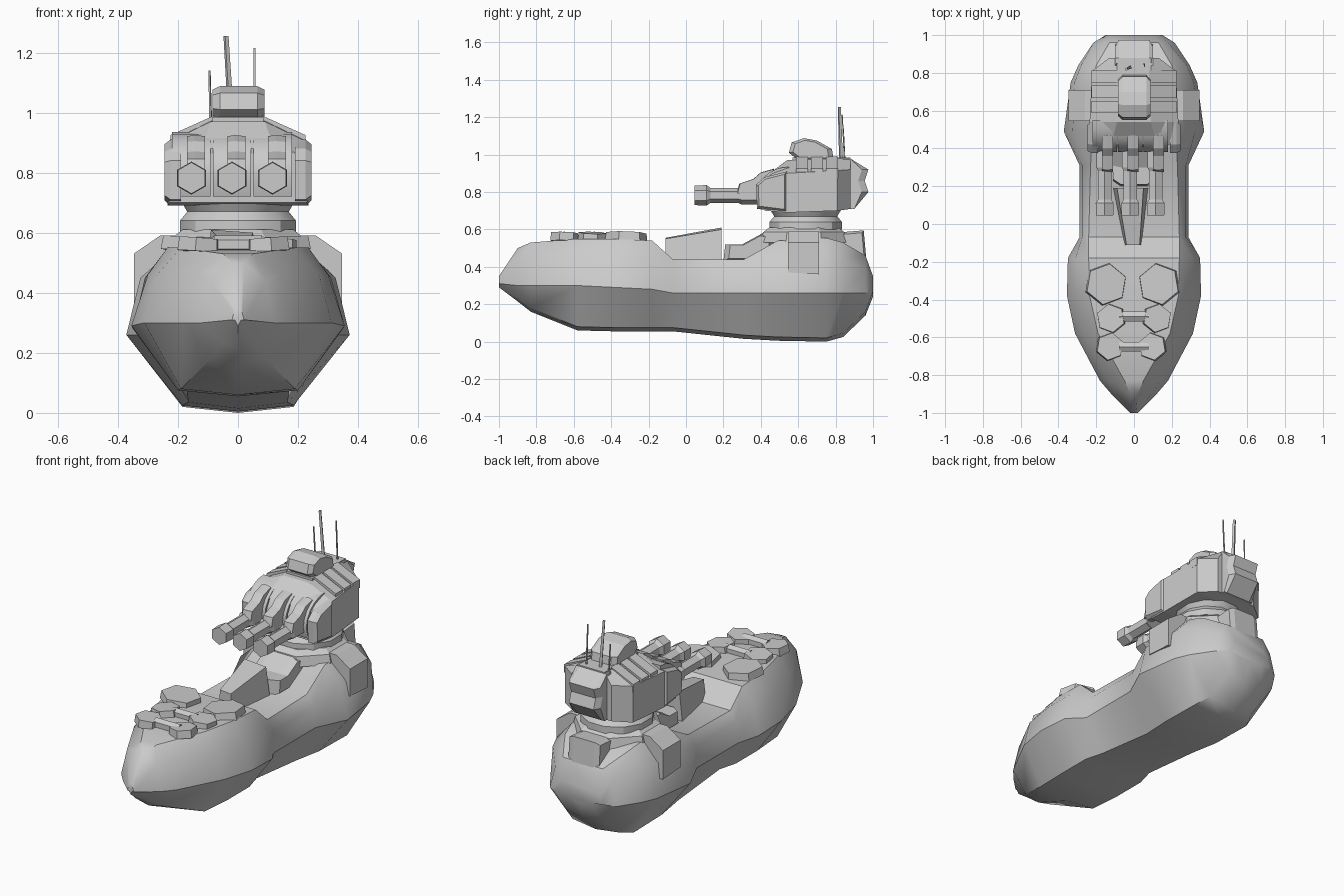
import bpy, bmesh, math
from mathutils import Vector

old = bpy.data.objects.get("Cube")
if old:
    bpy.data.objects.remove(old)

grey = bpy.data.materials.new("hull grey")
grey.use_nodes = True
GREY = (0.6, 0.6, 0.6, 1)
grey.diffuse_color = GREY
grey.node_tree.nodes["Principled BSDF"].inputs["Base Color"].default_value = GREY


def finish(name, bm, smooth=0):
    bmesh.ops.recalc_face_normals(bm, faces=bm.faces)
    mesh = bpy.data.meshes.new(name)
    bm.to_mesh(mesh)
    bm.free()
    ob = bpy.data.objects.new(name, mesh)
    bpy.context.collection.objects.link(ob)
    mesh.materials.append(grey)
    if smooth:
        bpy.ops.object.select_all(action='DESELECT')
        ob.select_set(True)
        bpy.context.view_layer.objects.active = ob
        bpy.ops.object.shade_smooth_by_angle(angle=math.radians(smooth))


def loft(name, rings, smooth=0):
    """Skin a list of equal closed rings and cap both ends."""
    bm = bmesh.new()
    vs = [[bm.verts.new(p) for p in r] for r in rings]
    n = len(rings[0])
    for a, b in zip(vs, vs[1:]):
        for i in range(n):
            j = (i + 1) % n
            bm.faces.new((a[i], a[j], b[j], b[i]))
    bm.faces.new(vs[0])
    bm.faces.new(vs[-1])
    finish(name, bm, smooth)


def slab(name, profile, *stations, smooth=0):
    """Side profile (y, z) repeated at each (x, scale) station."""
    cy = sum(p[0] for p in profile) / len(profile)
    cz = sum(p[1] for p in profile) / len(profile)
    loft(name, [[(x, cy + (y - cy) * s, cz + (z - cz) * s) for y, z in profile]
                for x, s in stations], smooth)


def lathe(name, centre, axis, steps, sides, smooth=0):
    """Rings of (distance, radius) about an axis through centre."""
    rot = Vector(axis).to_track_quat('Z', 'Y')
    rings = []
    for d, r in steps:
        rings.append([Vector(centre) + rot @ Vector((r * math.cos(a), r * math.sin(a), d))
                      for a in (math.tau * (i + 0.5) / sides for i in range(sides))])
    loft(name, rings, smooth)


# Hull: y, then keel z, bilge w, waist z, waist w, shoulder z, shoulder w, deck z, deck w
stations = [
    (-1.0, .29, .01, .31, .02, .33, .015, .35, .01),
    (-.9, .215, .05, .3, .12, .44, .09, .5, .02),
    (-.83, .16, .09, .3, .18, .46, .14, .53, .05),
    (-.58, .06, .19, .3, .312, .46, .27, .55, .19),
    (-.38, .055, .2, .29, .355, .46, .3, .55, .235),
    (-.18, .055, .2, .28, .35, .45, .31, .54, .24),
    (-.07, .055, .17, .26, .288, .38, .275, .44, .24),
    (.31, .015, .165, .26, .288, .38, .275, .44, .23),
    (.49, .005, .185, .26, .372, .45, .325, .54, .22),
    (.75, 0, .185, .26, .335, .45, .315, .555, .22),
    (.84, .025, .15, .26, .295, .44, .28, .53, .2),
    (.96, .14, .11, .26, .215, .39, .18, .46, .13),
    (1.0, .24, .08, .27, .15, .32, .135, .35, .1)]
rings = []
for y, zk, wb, zw, ww, zs, ws, zd, wd in stations:
    half = [(wb, zk + .02), (ww, zw), (ws, zs), (wd, zd)]
    rings.append([(0, y, zk)] + [(w, y, z) for w, z in half]
                 + [(-w, y, z) for w, z in reversed(half)])
loft("hull", rings, 35)

# Foredeck hatch plates and the pipes between them
plates = [(-.15, -.32, .115, 1), (.135, -.32, .115, -1), (-.12, -.5, .08, -1),
          (.12, -.5, .08, 1), (-.13, -.65, .077, 1), (.1, -.65, .077, -1)]
for i, (x, y, r, lean) in enumerate(plates):
    lathe(f"deck_plate_{i + 1}", (x, y, .537), (lean * .08, .03, 1),
          [(0, r), (.045, r * .95)], 6)
for i, y in enumerate((-.49, -.65)):
    lathe(f"deck_pipe_{i + 1}", (-.08, y, .56), (1, 0, 0), [(0, .03), (.16, .03)], 6)

# Midship wedge and the blocky pod behind it
loft("midship_wedge", [
    [(-.05, -.11, .43), (.04, -.11, .43), (.03, -.11, .55), (-.04, -.11, .555)],
    [(-.11, .19, .43), (.075, .19, .43), (.05, .19, .6), (-.09, .19, .61)]])
slab("midship_pod", [(.2, .43), (.21, .52), (.3, .52), (.41, .58), (.47, .57), (.47, .43)],
     (-.11, .8), (-.07, 1), (.07, 1), (.11, .8))

# Side pods with sloping tops, and the stern pod
for name, s in (("left", 1), ("right", -1)):
    loft(name + "_side_pod", [[(s * x, .545, .37), (s * x, .71, .36),
                               (s * x, .71, top), (s * x, .545, top)]
                              for x, top in ((.2, .59), (.26, .59), (.347, .53))])
slab("stern_pod", [(.8, .42), (.83, .585), (.95, .595), (.965, .43)],
     (-.1, .85), (-.07, 1), (.07, 1), (.1, .85))

# Turret ring
lathe("turret_collar", (0, .63, .53), (0, 0, 1), [(0, .25), (.055, .235), (.08, .2)], 8)
lathe("turret_neck", (0, .64, .6), (0, 0, 1), [(0, .2), (.04, .2), (.07, .175), (.12, .205)], 12, 30)

# Turret body: cross-sections from front to back
body = []
for y, zb, w, zs, top, wt in ((.42, .70, .23, .86, .88, .12), (.54, .69, .235, .90, .97, .09),
                              (.81, .70, .222, .915, .98, .09), (.88, .71, .13, .92, .98, .09)):
    body.append([(-w, y, zb), (w, y, zb), (w, y, zs), (wt, y, top), (-wt, y, top), (-w, y, zs)])
loft("turret_body", body)
loft("turret_back_box", [[(x, .84, .71), (x, .84, .98), (x, .88, .978), (x, y, .92),
                          (x, y - .02, .86), (x, y, .8), (x, .9, .71)]
                         for x, y in ((-.1, .94), (-.08, .975), (.08, .975), (.1, .94))])
slab("roof_spine", [(.57, .94), (.57, .985), (.88, .985), (.88, .94)], (-.085, 1), (.085, 1))

# Cheek plates and sloping roof ribs
for name, s in (("left", 1), ("right", -1)):
    slab(name + "_cheek", [(.38, .71), (.375, .84), (.42, .88), (.54, .91), (.54, .69)],
         (s * .19, 1), (s * .225, 1), (s * .245, .85))
    for i, y in enumerate((.62, .7, .78)):
        loft(f"{name}_roof_rib_{i + 1}",
             [[(s * x, y - .032, z - .05), (s * x, y + .032, z - .05),
               (s * x, y + .032, z), (s * x, y - .032, z)]
              for x, z in ((.08, .99), (.225, .925))])

# Three guns with curved hoods, breech blocks and flared muzzles
for i, x in enumerate((-.155, -.02, .115)):
    hood = [(.55, .72), (.4, .72)]
    for k in range(6):
        a = math.radians(18 * k)
        hood.append((.55 - .17 * math.cos(a), .79 + .145 * math.sin(a)))
    slab(f"gun_hood_{i + 1}", hood, (x - .064, 1), (x + .064, 1), smooth=30)
    lathe(f"gun_barrel_{i + 1}", (x, .42, .782), (0, -1, 0),
          [(0, .05), (.12, .05), (.14, .04), (.29, .04), (.31, .055), (.375, .052)], 6)
    slab(f"gun_breech_{i + 1}", [(.27, .79), (.285, .845), (.36, .87), (.4, .905),
                                 (.47, .925), (.47, .79)],
         (x - .015, .95), (x + .01, 1), (x + .045, .95))

# Cupola
slab("cupola", [(.6, .97), (.55, 1.01), (.565, 1.065), (.63, 1.088), (.7, 1.075), (.78, 1.03),
                (.79, .97)], (-.085, .8), (-.06, 1), (.065, 1), (.088, .8))

# Antennas: base, top, radius
for i, (a, b, r) in enumerate((((-.02, .83, .93), (-.04, .82, 1.255), .011),
                               ((-.09, .85, .93), (-.095, .84, 1.14), .005),
                               ((.055, .85, .93), (.055, .835, 1.215), .005))):
    axis = Vector(b) - Vector(a)
    lathe(f"antenna_{i + 1}", a, axis, [(0, r), (axis.length, r * .8)], 4)
